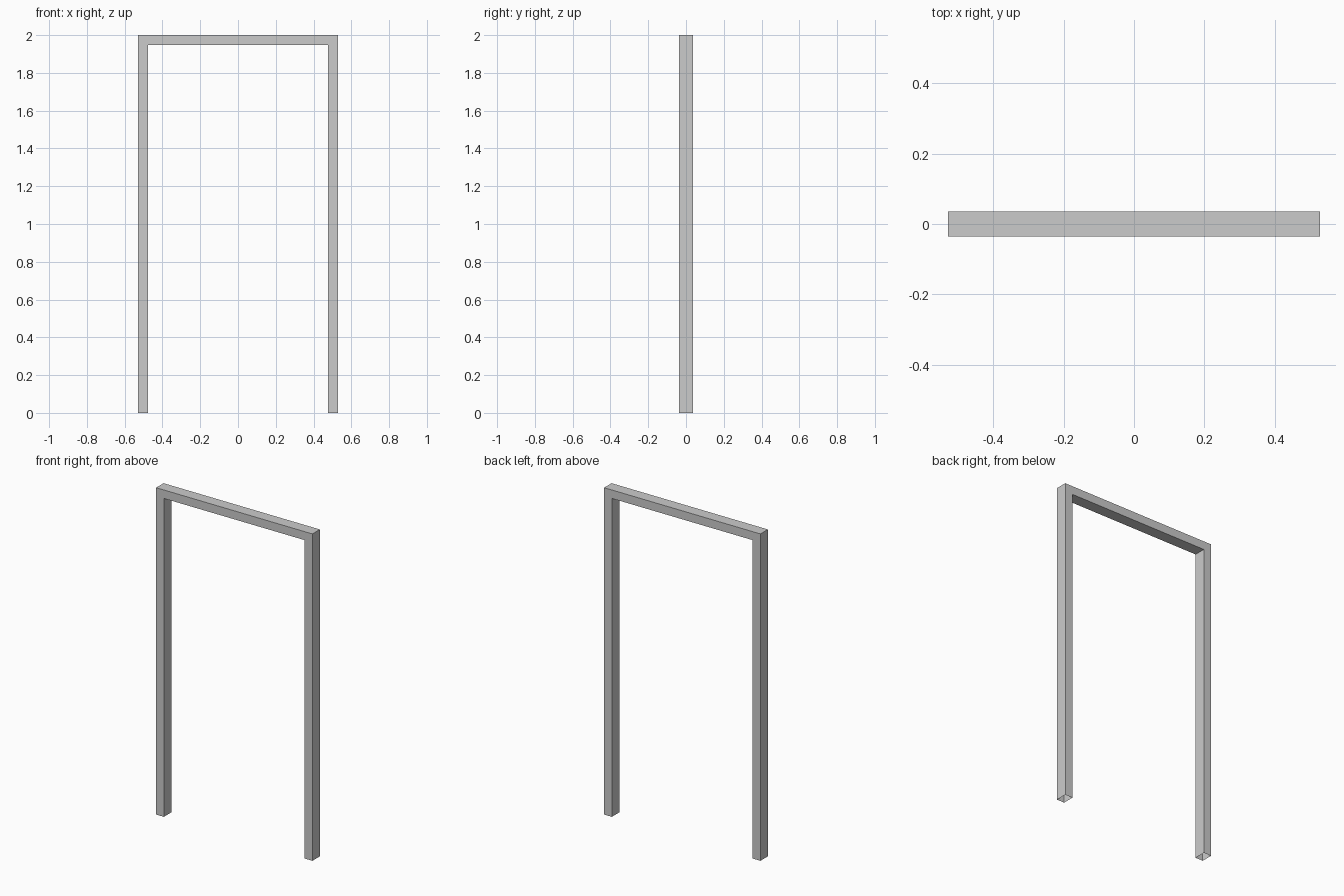
import bpy, bmesh

if "Cube" in bpy.data.objects:
    bpy.data.objects.remove(bpy.data.objects["Cube"])

W, T, H, D = 0.529, 0.052, 2.0, 0.036  # half width, bar thickness, height, half depth

# Door frame: upside-down U profile, mirrored from its right half
half = [(W - T, 0), (W, 0), (W, H), (W - T, H - T)]
inner_r, foot_r, top_r, corner_r = half
profile = [inner_r, foot_r, top_r] + [(-x, z) for x, z in (top_r, foot_r, inner_r, corner_r)] + [corner_r]

bm = bmesh.new()
front = bm.faces.new([bm.verts.new((x, -D, z)) for x, z in profile])
ext = bmesh.ops.extrude_face_region(bm, geom=[front], use_keep_orig=True)
bmesh.ops.translate(bm, vec=(0, 2 * D, 0),
                    verts=[v for v in ext["geom"] if isinstance(v, bmesh.types.BMVert)])
bmesh.ops.recalc_face_normals(bm, faces=bm.faces)

# The feet are open underneath
feet = [f for f in bm.faces if all(v.co.z < 1e-5 for v in f.verts)]
bmesh.ops.delete(bm, geom=feet, context='FACES_ONLY')

mesh = bpy.data.meshes.new("door_frame")
bm.to_mesh(mesh)
bm.free()
bpy.context.collection.objects.link(bpy.data.objects.new("door_frame", mesh))
